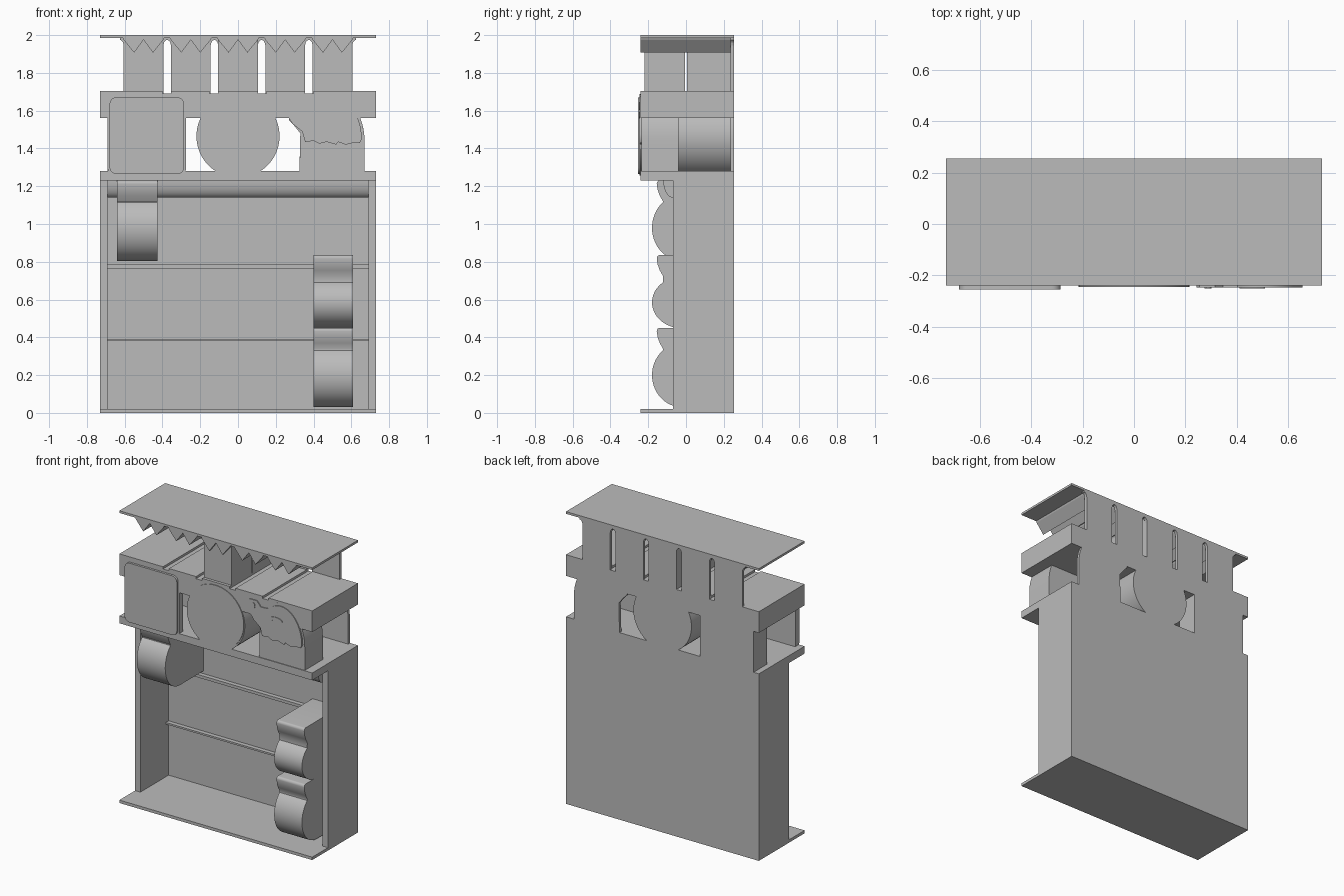
import bpy, bmesh, math

if "Cube" in bpy.data.objects:
    bpy.data.objects.remove(bpy.data.objects["Cube"], do_unlink=True)

GREY = (0.5, 0.5, 0.5, 1)
mat = bpy.data.materials.new("plain grey")
mat.use_nodes = True
mat.diffuse_color = GREY
mat.node_tree.nodes["Principled BSDF"].inputs["Base Color"].default_value = GREY


def prism(name, pts, axis, lo, hi, smooth=False):
    """Extrude an outline along x (points are y, z) or along y (points are x, z)."""
    bm = bmesh.new()

    def place(p, d):
        return (d, p[0], p[1]) if axis == "x" else (p[0], d, p[1])

    a = [bm.verts.new(place(p, lo)) for p in pts]
    b = [bm.verts.new(place(p, hi)) for p in pts]
    bm.faces.new(a)
    bm.faces.new(b[::-1])
    for i in range(len(pts)):
        j = (i + 1) % len(pts)
        bm.faces.new((a[i], b[i], b[j], a[j]))
    bmesh.ops.recalc_face_normals(bm, faces=bm.faces[:])
    me = bpy.data.meshes.new(name)
    bm.to_mesh(me)
    bm.free()
    me.materials.append(mat)
    ob = bpy.data.objects.new(name, me)
    bpy.context.collection.objects.link(ob)
    if smooth:
        bpy.ops.object.select_all(action="DESELECT")
        ob.select_set(True)
        bpy.context.view_layer.objects.active = ob
        bpy.ops.object.shade_smooth_by_angle(angle=math.radians(35))
    return ob


def box(name, x0, x1, y0, y1, z0, z1):
    return prism(name, [(x0, z0), (x1, z0), (x1, z1), (x0, z1)], "y", y0, y1)


def arc(cx, cz, rx, rz, start, end, n):
    return [(cx + rx * math.cos(math.radians(start + (end - start) * i / n)),
             cz + rz * math.sin(math.radians(start + (end - start) * i / n)))
            for i in range(n + 1)]


def rounded(x0, x1, z0, z1, r):
    return (arc(x1 - r, z1 - r, r, r, 0, 90, 5) + arc(x0 + r, z1 - r, r, r, 90, 180, 5)
            + arc(x0 + r, z0 + r, r, r, 180, 270, 5) + arc(x1 - r, z0 + r, r, r, 270, 360, 5))


W, FRONT, BACK, INNER = 0.73, -0.24, 0.255, 0.235

# Cabinet shell
box("base_board", -W, W, FRONT, BACK, 0, 0.02)
box("back_panel", -W, W, INNER, BACK, 0.02, 1.23)
box("left_wall", 0.69, W, -0.07, INNER, 0.02, 1.23)
box("right_wall", -W, -0.69, -0.07, INNER, 0.02, 1.23)
box("counter", -W, W, FRONT, BACK, 1.23, 1.28)
box("upper_ledge", -0.69, 0.69, 0.205, INNER, 0.765, 0.785)
box("lower_ledge", -0.69, 0.69, 0.205, INNER, 0.38, 0.392)

# Curved rail under the counter
rail = [(-0.07, 1.23)] + arc(-0.07, 1.23, 0.05, 0.09, 180, 270, 10)
prism("rail", rail, "x", -0.69, 0.69, True)

# Bins with a rolled lip and a rounded belly
def bin_unit(name, x0, x1, top, floor):
    lip = arc(-0.14, top - 0.018, 0.015, 0.018, 90, 180, 5)
    neck = [(-0.15, top - 0.05), (-0.139, top - 0.08), (-0.122, top - 0.11)]
    belly = arc(-0.02, top - 0.25, 0.16, floor, 130, 270, 24)
    prism(name, [(INNER, top)] + lip + neck + belly + [(INNER, top - 0.25 - floor)],
          "x", x0, x1, True)


bin_unit("upper_bin", -0.64, -0.425, 1.23, 0.175)
bin_unit("middle_bin", 0.4, 0.61, 0.835, 0.137)
bin_unit("lower_bin", 0.4, 0.61, 0.45, 0.17)

# Beam above the display
box("beam", -W, W, FRONT, BACK, 1.56, 1.69)
for i, (a, b) in enumerate([(-W, -0.4), (-0.355, -0.15), (-0.105, 0.105), (0.15, 0.355), (0.4, W)]):
    box(f"beam_top_{i}", a, b, FRONT, BACK, 1.69, 1.705)

# Square sign with a rim
prism("square_sign", rounded(-0.69, -0.275, 1.255, 1.68, 0.04), "y", -0.24, -0.2, True)
prism("square_sign_face", rounded(-0.68, -0.285, 1.265, 1.67, 0.035), "y", -0.255, -0.24, True)
box("square_back_block", -0.69, -0.285, 0.11, BACK, 1.28, 1.56)

# Round drum
prism("drum", arc(0, 1.465, 0.22, 0.22, 0, 354, 59), "y", FRONT, BACK, True)
prism("drum_face", arc(0, 1.472, 0.215, 0.215, 0, 354, 59), "y", -0.245, FRONT, True)

# Animal figure: body, raised head and cape, eye and curl
dome = arc(0.495, 1.44, 0.175, 0.245, 0, 125, 20)
head = [(0.345, 1.63), (0.315, 1.665), (0.255, 1.665), (0.243, 1.64),
        (0.255, 1.58), (0.29, 1.53)]
body = [(0.67, 1.27)] + dome + head + [(0.33, 1.48), (0.325, 1.27)]
prism("animal_body", body, "y", -0.235, -0.04, True)
hem = [(0.34, 1.49), (0.355, 1.435), (0.4, 1.44), (0.43, 1.425), (0.47, 1.435),
       (0.52, 1.42), (0.53, 1.435), (0.57, 1.42), (0.61, 1.43), (0.645, 1.43)]
cape = arc(0.495, 1.45, 0.16, 0.225, 0, 125, 20) + head + hem
prism("animal_cape", cape, "y", -0.246, -0.235, True)
prism("animal_eye", arc(0.288, 1.625, 0.014, 0.022, 0, 345, 23), "y", -0.25, -0.246)
curl = arc(0.46, 1.57, 0.05, 0.022, 0, 180, 10) + arc(0.46, 1.558, 0.03, 0.018, 180, 0, 8)
prism("animal_curl", curl, "y", -0.25, -0.246)

# Back panel behind the animal follows its outline
rear = [(0.67, 1.28)] + arc(0.495, 1.44, 0.175, 0.245, 0, 43, 8) + [
    (0.5, 1.607), (0.27, 1.607), (0.27, 1.55), (0.3, 1.52), (0.33, 1.48), (0.325, 1.28)]
prism("animal_back_panel", rear, "y", INNER, BACK, True)

# Slatted back and toothed canopy
for i in range(5):
    c = (i - 2) * 0.25
    flare = [(0.105, 1.69), (0.105, 1.945), (0.109, 1.962), (0.117, 1.972), (0.126, 1.975), (0.126, 1.986)]
    slat = [(c + x, z) for x, z in flare] + [(c - x, z) for x, z in flare[::-1]]
    prism(f"back_slat_{i}", slat, "y", INNER, BACK)
    teeth = [(c + x, z) for x, z in [(-0.11, 1.986), (-0.105, 1.975), (-0.05, 1.907), (0, 1.975),
                                     (0.05, 1.907), (0.105, 1.975), (0.11, 1.986)]]
    prism(f"canopy_teeth_{i}", teeth, "y", FRONT, INNER)
box("front_pillar", -0.105, 0.105, -0.22, -0.005, 1.7, 1.985)
box("rear_pillar", -0.105, 0.105, 0.005, INNER, 1.7, 1.985)
box("canopy", -W, W, FRONT, BACK, 1.985, 2.0)
